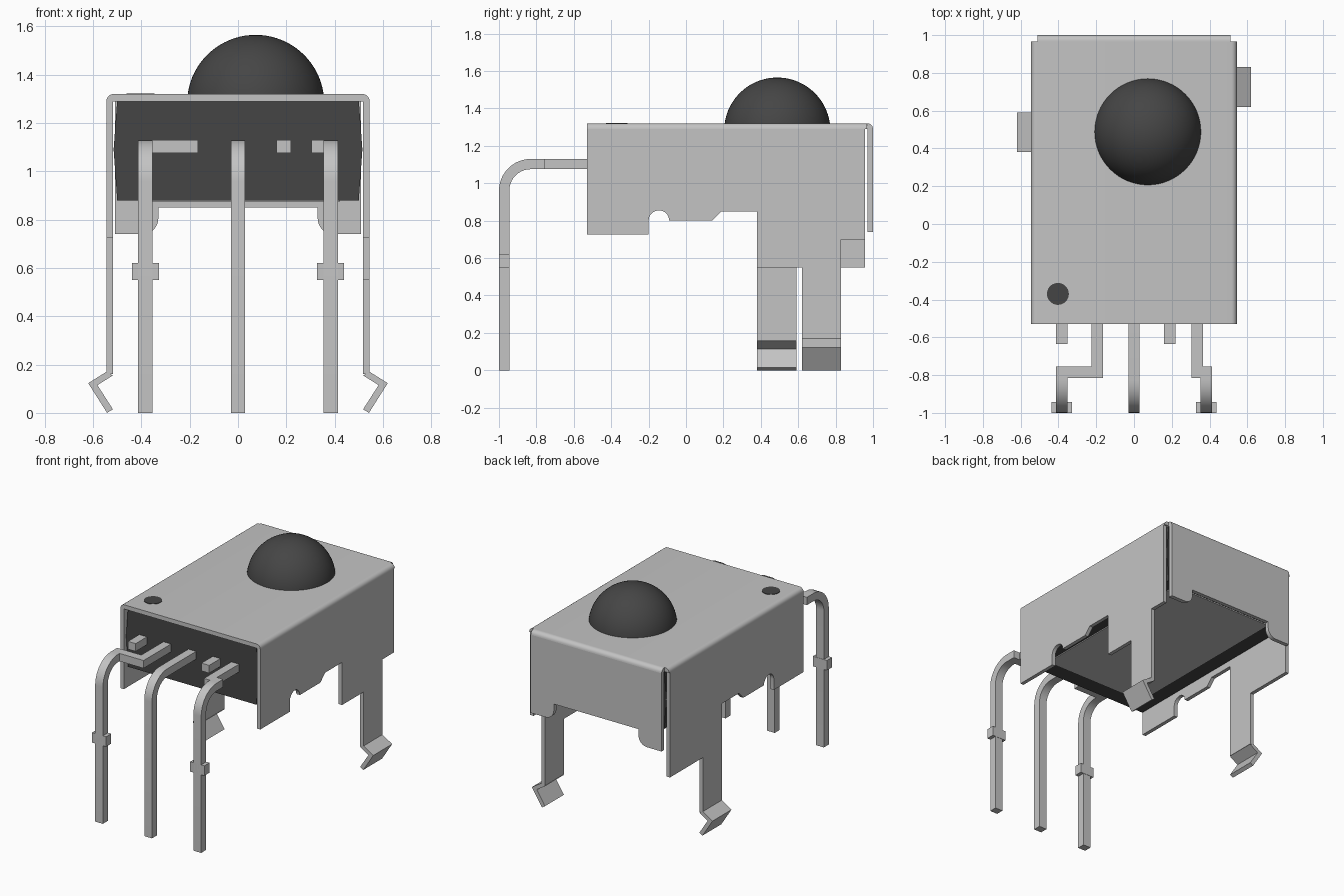
import bpy, bmesh, math
from mathutils import Vector

cube = bpy.data.objects.get("Cube")
if cube:
    bpy.data.objects.remove(cube)


def material(name, value):
    m = bpy.data.materials.new(name)
    m.use_nodes = True
    m.diffuse_color = (value, value, value, 1)
    m.node_tree.nodes["Principled BSDF"].inputs["Base Color"].default_value = (value, value, value, 1)
    return m


SILVER = material("silver metal", 0.55)
BLACK = material("black plastic", 0.06)


def finish(name, bm, mat, smooth=True):
    bmesh.ops.recalc_face_normals(bm, faces=bm.faces)
    mesh = bpy.data.meshes.new(name)
    bm.to_mesh(mesh)
    bm.free()
    mesh.materials.append(mat)
    ob = bpy.data.objects.new(name, mesh)
    bpy.context.collection.objects.link(ob)
    if smooth:
        bpy.ops.object.select_all(action="DESELECT")
        ob.select_set(True)
        bpy.context.view_layer.objects.active = ob
        bpy.ops.object.shade_smooth_by_angle(angle=math.radians(30))
    return ob


def extrude(name, pts, axis, lo, hi, mat):
    """Extrude a 2D outline along an axis; outline uses the other two axes in order."""
    bm = bmesh.new()
    verts = []
    for p in pts:
        co = list(p)
        co.insert("xyz".index(axis), lo)
        verts.append(bm.verts.new(co))
    face = bm.faces.new(verts)
    step = Vector([hi - lo if a == axis else 0 for a in "xyz"])
    new = bmesh.ops.extrude_face_region(bm, geom=[face])["geom"]
    bmesh.ops.translate(bm, verts=[v for v in new if isinstance(v, bmesh.types.BMVert)], vec=step)
    return finish(name, bm, mat)


def box(name, x, y, z, mat):
    return extrude(name, [(x[0], y[0]), (x[1], y[0]), (x[1], y[1]), (x[0], y[1])], "z", z[0], z[1], mat)


def arc(cx, cy, r, start, end, n=10):
    angles = [math.radians(start + (end - start) * i / n) for i in range(n + 1)]
    return [(cx + r * math.cos(a), cy + r * math.sin(a)) for a in angles]


FRONT, BACK, TOP, ROOF = -0.53, 0.957, 1.32, 1.29
HALF, THICK = 0.545, 0.027

# Body block with slightly bulging sides, and the plate under it
extrude("body", [(-0.5, 0.88), (0.5, 0.88), (0.515, 1.09), (0.5, 1.295), (-0.5, 1.295), (-0.515, 1.09)],
        "y", -0.51, 0.955, BLACK)
box("underside_plate", (-0.39, 0.42), (-0.39, 0.93), (0.873, 0.881), SILVER)

# Shield roof with rounded side bends
r = TOP - ROOF
extrude("shield_roof", [(-HALF, ROOF)] + arc(-HALF + r, ROOF, r, 180, 90, 6)
        + arc(HALF - r, ROOF, r, 90, 0, 6) + [(HALF, ROOF)], "y", FRONT, 0.967, SILVER)

# Shield side walls, each with its own leg position, and hooked feet
front_edge = [(FRONT, ROOF), (FRONT, 0.725), (-0.2, 0.725), (-0.2, 0.8)]
notch = arc(-0.145, 0.8, 0.055, 180, 0)[1:]
step = [(0.14, 0.8), (0.19, 0.85), (0.38, 0.85)]
left_leg = [(0.38, 0.55), (0.62, 0.55), (0.62, 0.16), (0.83, 0.16), (0.83, 0.7), (BACK, 0.7), (BACK, ROOF)]
right_leg = [(0.38, 0.16), (0.59, 0.16), (0.59, 0.55), (BACK, 0.55), (BACK, ROOF)]
hook = [(0.545, 0.17), (0.62, 0.123), (0.542, 0), (0.518, 0.015), (0.582, 0.115), (0.518, 0.155)]
for side, s, tail, y0 in (("left", 1, left_leg, 0.62), ("right", -1, right_leg, 0.38)):
    extrude(side + "_shield_wall", front_edge + notch + step + tail, "x", s * (HALF - THICK), s * HALF, SILVER)
    extrude(side + "_foot_hook", [(s * x, z) for x, z in hook], "y", y0, y0 + 0.21, SILVER)

# Shield back wall with two rounded lower lobes and its top bend
lobe = [(0.51, ROOF), (0.51, 0.74)] + arc(0.395, 0.805, 0.065, -90, 0, 8) + [(0.33, 0.85)]
lobe = [(0.51, ROOF), (0.51, 0.74)] + arc(0.395, 0.805, 0.065, 270, 180, 8) + [(0.33, 0.85)]
extrude("shield_back_wall", lobe + [(-x, z) for x, z in reversed(lobe)], "y", 0.971, 1.0, SILVER)
extrude("shield_back_bend", [(0.96, ROOF), (0.96, TOP)] + arc(1 - r, ROOF, r, 90, 0, 6),
        "x", -0.51, 0.51, SILVER)

# Lens dome
bm = bmesh.new()
bmesh.ops.create_uvsphere(bm, u_segments=64, v_segments=40, radius=0.284)
bmesh.ops.translate(bm, verts=bm.verts, vec=(0.073, 0.488, 1.281))
bmesh.ops.bisect_plane(bm, geom=bm.verts[:] + bm.edges[:] + bm.faces[:], plane_co=(0, 0, 1.3),
                       plane_no=(0, 0, -1), clear_outer=True)
bmesh.ops.holes_fill(bm, edges=[e for e in bm.edges if e.is_boundary])
finish("lens_dome", bm, BLACK)

# Orientation dot on the roof
extrude("orientation_dot", arc(-0.403, -0.37, 0.058, 0, 351, 39), "z", TOP - 0.002, TOP + 0.003, BLACK)

# Bent pins; the outer two jog sideways and carry collars
LOW, HIGH, W = 1.075, 1.13, 0.03


def pin(name, x, end):
    outer = arc(-0.83, 0.96, 0.17, 180, 90)
    inner = arc(-0.83, 0.96, 0.115, 90, 180)
    outline = [(-1, 0)] + outer + [(end, HIGH), (end, LOW)] + inner + [(-0.945, 0)]
    extrude(name, outline, "x", x - W, x + W, SILVER)


pin("middle_pin", 0, -0.5)
for side, x, root in (("right", -0.383, -0.195), ("left", 0.383, 0.335)):
    pin(side + "_pin", x, -0.815)
    box(side + "_pin_jog", (min(x, root) - W, max(x, root) + W), (-0.815, -0.755), (LOW, HIGH), SILVER)
    box(side + "_pin_root", (root - W, root + W), (-0.755, -0.5), (LOW, HIGH), SILVER)
    box(side + "_pin_collar", (x - 0.055, x + 0.055), (-1, -0.943), (0.55, 0.62), SILVER)

# Cut-off pin stubs
for name, x in (("right_stub", -0.383), ("left_stub", 0.19)):
    box(name, (x - W, x + W), (-0.635, -0.5), (LOW, HIGH), SILVER)
